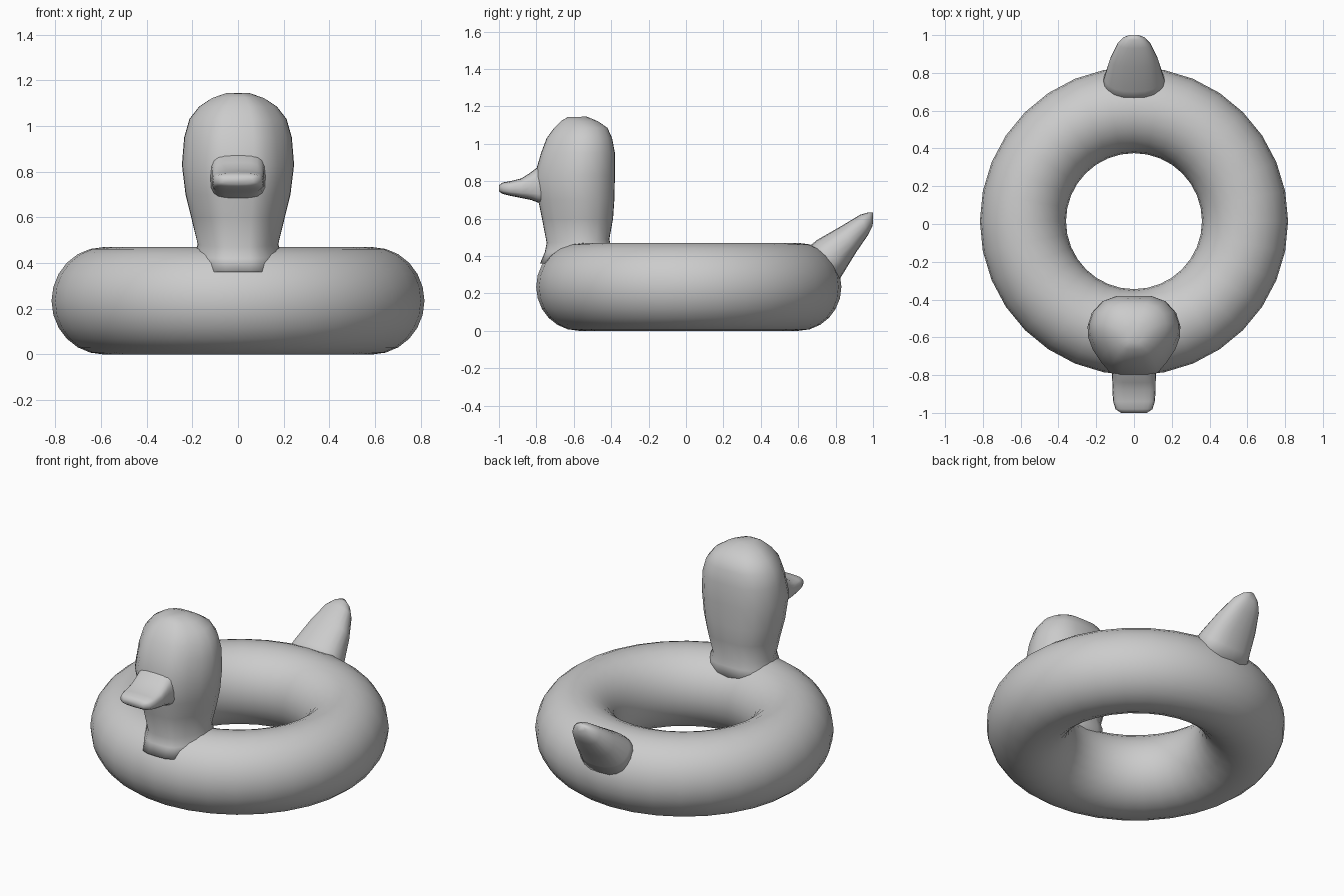
import bpy, bmesh, math
from mathutils import Vector

if "Cube" in bpy.data.objects:
    bpy.data.objects.remove(bpy.data.objects["Cube"], do_unlink=True)

grey = bpy.data.materials.new("plain grey")
grey.use_nodes = True
grey.diffuse_color = (0.6, 0.6, 0.6, 1)
grey.node_tree.nodes["Principled BSDF"].inputs["Base Color"].default_value = (0.6, 0.6, 0.6, 1)


def finish(obj):
    obj.data.materials.append(grey)
    for poly in obj.data.polygons:
        poly.use_smooth = True


def oval(power, count=20):
    """Half outline of a rounded box, from one pole to the other."""
    pts = []
    for i in range(count // 2 + 1):
        a = math.pi * i / (count // 2)
        c, s = math.cos(a), math.sin(a)
        pts.append((abs(s) ** power, math.copysign(abs(c) ** power, c)))
    return pts


def loft(name, half, sections):
    """Skin sections given as (y, z) of one pole, (y, z) of the other, half width."""
    outline = half + [(-u, v) for u, v in reversed(half[1:-1])]
    bm = bmesh.new()
    rings = []
    for a, b, width in sections:
        a, b = Vector((0, *a)), Vector((0, *b))
        mid, arm = (a + b) / 2, (a - b) / 2
        rings.append([bm.verts.new(mid + arm * v + Vector((u * width, 0, 0)))
                      for u, v in outline])
    n = len(outline)
    for low, high in zip(rings, rings[1:]):
        for i in range(n):
            j = (i + 1) % n
            bm.faces.new((low[i], low[j], high[j], high[i]))
    bm.faces.new(rings[0])
    bm.faces.new(rings[-1])
    bmesh.ops.recalc_face_normals(bm, faces=bm.faces)
    mesh = bpy.data.meshes.new(name)
    bm.to_mesh(mesh)
    bm.free()
    obj = bpy.data.objects.new(name, mesh)
    bpy.context.collection.objects.link(obj)
    finish(obj)
    return obj


# Inflatable ring
bpy.ops.mesh.primitive_torus_add(major_segments=32, minor_segments=24,
                                 major_radius=0.588, minor_radius=0.228,
                                 location=(0, 0.015, 0.235))
ring = bpy.context.object
ring.name = "swim_ring"
ring.scale.z = 1.03
finish(ring)

# Head and neck: broad at the back, tapering towards the bill
head_outline = [(0, 1), (0.38, 0.99), (0.68, 0.86), (0.9, 0.58), (0.99, 0.25),
                (0.98, -0.02), (0.88, -0.33), (0.7, -0.64), (0.5, -0.9),
                (0.28, -0.99), (0, -1)]
loft("head", head_outline, [
    ((-0.40, 0.36), (-0.78, 0.36), 0.20),
    ((-0.40, 0.45), (-0.755, 0.42), 0.195),
    ((-0.41, 0.49), (-0.745, 0.47), 0.178),
    ((-0.39, 0.60), (-0.77, 0.60), 0.207),
    ((-0.383, 0.70), (-0.79, 0.70), 0.232),
    ((-0.38, 0.83), (-0.81, 0.83), 0.248),
    ((-0.38, 0.95), (-0.775, 0.95), 0.238),
    ((-0.395, 1.03), (-0.745, 1.03), 0.215),
    ((-0.42, 1.085), (-0.705, 1.085), 0.172),
    ((-0.47, 1.12), (-0.665, 1.125), 0.115),
    ((-0.53, 1.145), (-0.63, 1.143), 0.05),
])

# Bill
loft("bill", oval(0.6), [
    ((-0.74, 0.90), (-0.74, 0.67), 0.13),
    ((-0.80, 0.87), (-0.79, 0.685), 0.117),
    ((-0.84, 0.84), (-0.83, 0.70), 0.115),
    ((-0.88, 0.815), (-0.88, 0.71), 0.115),
    ((-0.94, 0.80), (-0.94, 0.722), 0.11),
    ((-0.98, 0.793), (-0.98, 0.732), 0.098),
    ((-1.0, 0.778), (-1.0, 0.745), 0.068),
])

# Upturned tail
loft("tail", oval(0.85), [
    ((0.62, 0.42), (0.80, 0.24), 0.18),
    ((0.70, 0.485), (0.858, 0.335), 0.155),
    ((0.83, 0.56), (0.91, 0.42), 0.128),
    ((0.93, 0.62), (0.975, 0.515), 0.088),
    ((0.975, 0.633), (0.995, 0.555), 0.058),
    ((1.0, 0.632), (1.0, 0.58), 0.025),
])
